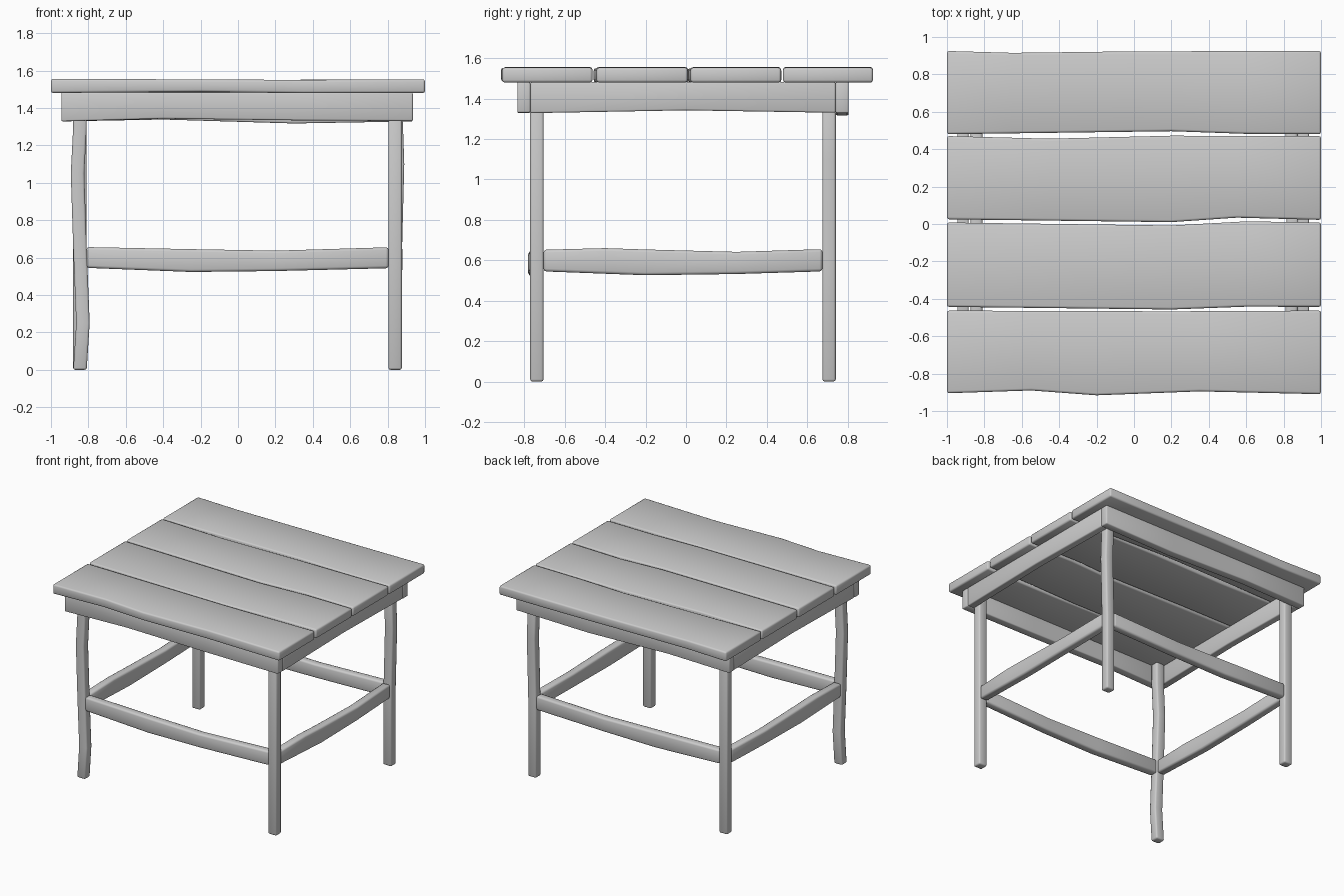
import bpy
import bmesh

cube = bpy.data.objects.get("Cube")
if cube:
    bpy.data.objects.remove(cube, do_unlink=True)

grey = bpy.data.materials.new("plain_grey")
grey.use_nodes = True
colour = (0.6, 0.6, 0.6, 1)
grey.diffuse_color = colour
grey.node_tree.nodes["Principled BSDF"].inputs["Base Color"].default_value = colour


def mix(points, t):
    """Value at t on a polyline of (t, value) points; a number is constant."""
    if isinstance(points, (int, float)):
        return points
    if t <= points[0][0]:
        return points[0][1]
    for (t0, v0), (t1, v1) in zip(points, points[1:]):
        if t <= t1:
            return v0 + (v1 - v0) * (t - t0) / (t1 - t0)
    return points[-1][1]


def beam(name, axis, stations, a0, a1, b0, b1, bevel):
    """Bevelled beam along an axis; a and b bound the other two axes in order."""
    bm = bmesh.new()
    rings = []
    for t in stations:
        lo_a, hi_a, lo_b, hi_b = (mix(p, t) for p in (a0, a1, b0, b1))
        ring = []
        for a, b in ((lo_a, lo_b), (hi_a, lo_b), (hi_a, hi_b), (lo_a, hi_b)):
            co = [a, b]
            co.insert(axis, t)
            ring.append(bm.verts.new(co))
        rings.append(ring)
    for r, s in zip(rings, rings[1:]):
        for i in range(4):
            j = (i + 1) % 4
            bm.faces.new((r[i], r[j], s[j], s[i]))
    bm.faces.new(rings[0])
    bm.faces.new(rings[-1])
    bmesh.ops.recalc_face_normals(bm, faces=bm.faces[:])
    for f in bm.faces:
        f.smooth = True
    mesh = bpy.data.meshes.new(name)
    bm.to_mesh(mesh)
    bm.free()
    mesh.materials.append(grey)
    obj = bpy.data.objects.new(name, mesh)
    bpy.context.collection.objects.link(obj)
    mod = obj.modifiers.new("soft_edges", "BEVEL")
    mod.width = bevel
    mod.segments = 2
    mod.limit_method = "ANGLE"
    mod.angle_limit = 0.7
    return obj


# Table top planks with uneven long edges
plank_edges = [
    ([(-1, -.905), (-.55, -.89), (-.2, -.916), (.35, -.895), (1, -.91)],
     [(-1, -.463), (.2, -.467), (1, -.463)]),
    ([(-1, -.443), (.2, -.457), (.6, -.442), (1, -.443)],
     [(-1, .008), (.2, -.008), (.6, .014), (1, .008)]),
    ([(-1, .025), (.2, .01), (.55, .034), (1, .022)],
     [(-1, .47), (-.45, .456), (.2, .472), (1, .47)]),
    ([(-1, .48), (.2, .496), (.6, .482), (1, .48)],
     [(-1, .925), (-.65, .915), (0, .923), (1, .925)]),
]
for i, (front, back) in enumerate(plank_edges):
    stations = sorted({p[0] for p in front + back})
    beam(f"top_plank_{i + 1}", 0, stations, front, back,
         [(-1, 1.48), (-.2, 1.486), (.4, 1.478), (1, 1.48)],
         [(-1, 1.556), (.3, 1.55), (1, 1.553)], .012)

# Aprons under the top
xs = [-.945, -.4, .3, .935]
beam("front_apron", 0, xs, -.835, -.77,
     [(-.945, 1.328), (-.4, 1.343), (.3, 1.334), (.935, 1.33)], 1.482, .008)
beam("back_apron", 0, xs, .74, .805,
     [(-.945, 1.328), (-.4, 1.338), (.3, 1.317), (.935, 1.328)], 1.482, .008)
for name, x in (("right", -.945), ("left", .875)):
    beam(f"{name}_apron", 1, [-.77, 0, .74], x, x + .06,
         [(-.77, 1.328), (0, 1.342), (.74, 1.33)], 1.482, .008)


# Legs, two of them crooked
def leg(name, x, y, bend):
    lo = [(z, x + d - .036) for z, d in bend]
    hi = [(z, x + d + .036) for z, d in bend]
    beam(name, 2, [z for z, d in bend], lo, hi, y - .033, y + .033, .011)


straight = [(0, 0), (1.48, 0)]
leg("front_left_leg", .84, -.738, straight)
leg("back_right_leg", -.845, .708, straight)
leg("front_right_leg", -.845, -.738,
    [(0, 0), (.25, .016), (.65, 0), (1.05, -.013), (1.3, 0), (1.48, 0)])
leg("back_left_leg", .84, .708, [(0, 0), (.6, 0), (1.1, .013), (1.48, 0)])

# Stretchers between the legs, sagging and bowed
low_x = [(-.81, .545), (-.25, .523), (.2, .528), (.805, .543)]
top_x = [(-.81, .656), (-.25, .645), (.2, .637), (.805, .655)]
low_y = [(-.705, .545), (-.2, .526), (.25, .532), (.675, .545)]
top_y = [(-.705, .652), (-.4, .66), (.2, .64), (.675, .655)]


def bow(base, amount, ends):
    return [(ends[0], base), (0, base + amount), (ends[1], base)]


xe, ye = (-.81, .805), (-.705, .675)
xs, ys = [-.81, -.25, .2, .805], [-.705, -.4, -.2, .25, .675]
for name, y, d in (("front", -.77, -.015), ("back", .675, 0)):
    beam(f"{name}_stretcher", 0, xs, bow(y, d, xe), bow(y + .065, d, xe),
         low_x, top_x, .014)
for name, x, d in (("right", -.875, 0), ("left", .805, .015)):
    beam(f"{name}_stretcher", 1, ys, bow(x, d, ye), bow(x + .065, d, ye),
         low_y, top_y, .014)
